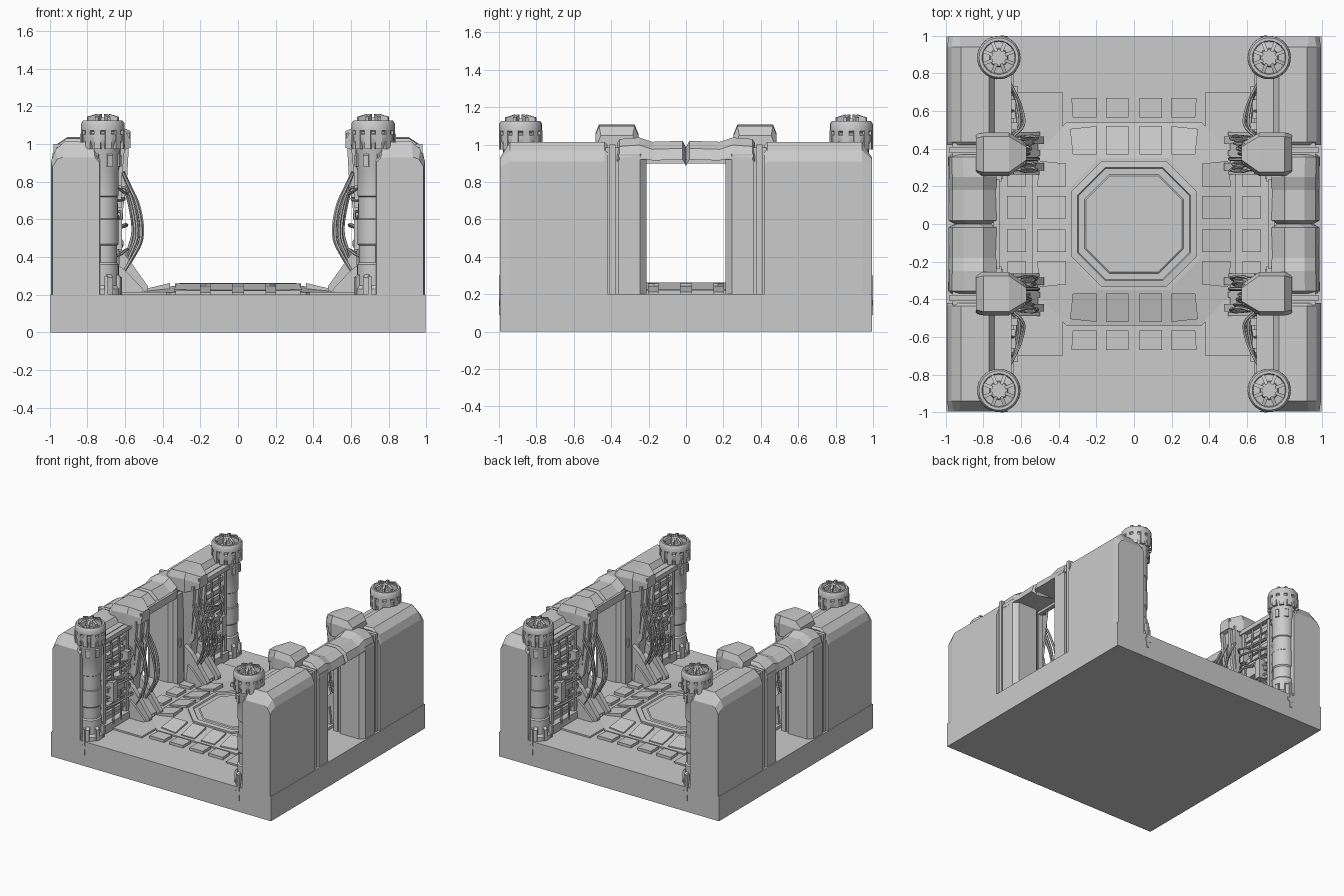
import bpy, bmesh, math, random
from mathutils import Matrix, Vector

if "Cube" in bpy.data.objects:
    bpy.data.objects.remove(bpy.data.objects["Cube"])

random.seed(4)


def finish(name, bm, mirror=True):
    bmesh.ops.recalc_face_normals(bm, faces=bm.faces)
    me = bpy.data.meshes.new(name)
    bm.to_mesh(me)
    bm.free()
    ob = bpy.data.objects.new(name, me)
    bpy.context.collection.objects.link(ob)
    if mirror:
        add_mirror(ob)
    return ob


def add_mirror(ob):
    m = ob.modifiers.new("Mirror", 'MIRROR')
    m.use_axis = (True, True, False)
    m.use_mirror_merge = False


def loft_into(bm, rings):
    vs = [[bm.verts.new(p) for p in r] for r in rings]
    n = len(rings[0])
    for a, b in zip(vs, vs[1:]):
        for i in range(n):
            j = (i + 1) % n
            bm.faces.new((a[i], a[j], b[j], b[i]))
    bm.faces.new(vs[0][::-1])
    bm.faces.new(vs[-1])


def loft(name, rings, mirror=True):
    bm = bmesh.new()
    loft_into(bm, rings)
    return finish(name, bm, mirror)


def rect(x0, x1, y0, y1, z):
    return [(x0, y0, z), (x1, y0, z), (x1, y1, z), (x0, y1, z)]


def boxes(name, items, mirror=True):
    bm = bmesh.new()
    for x0, x1, y0, y1, z0, z1 in items:
        loft_into(bm, [rect(x0, x1, y0, y1, z0), rect(x0, x1, y0, y1, z1)])
    return finish(name, bm, mirror)


def plates(name, profile, spans):
    """xz profile extruded over each y span"""
    bm = bmesh.new()
    for y0, y1 in spans:
        loft_into(bm, [[(x, y, z) for x, z in profile] for y in (y0, y1)])
    return finish(name, bm)


def octagon(a, b, z):
    return [(a, -b, z), (a, b, z), (b, a, z), (-b, a, z),
            (-a, b, z), (-a, -b, z), (-b, -a, z), (b, -a, z)]


def radial(name, centre, count, r0, r1, width, z0, z1, drop=0.0):
    """blocks set around a centre; drop lowers the outer top edge"""
    bm = bmesh.new()
    for i in range(count):
        m = Matrix.Translation(centre) @ Matrix.Rotation(2 * math.pi * (i + .5) / count, 4, 'Z')
        w = width / 2
        bot = rect(r0, r1, -w, w, z0)
        top = [(x, y, z1 - (drop if x == r1 else 0)) for x, y, _ in bot]
        loft_into(bm, [[m @ Vector(p) for p in r] for r in (bot, top)])
    return finish(name, bm)


smooth = []


def tubes(name, paths, radius):
    cu = bpy.data.curves.new(name, 'CURVE')
    cu.dimensions = '3D'
    cu.bevel_depth, cu.bevel_resolution, cu.resolution_u = radius, 1, 4
    cu.use_fill_caps = True
    for path in paths:
        s = cu.splines.new('NURBS')
        s.points.add(len(path) - 1)
        for pt, p in zip(s.points, path):
            pt.co = (*p, 1)
        s.use_endpoint_u, s.order_u = True, 3
    tmp = bpy.data.objects.new(name + "_path", cu)
    bpy.context.collection.objects.link(tmp)
    ev = tmp.evaluated_get(bpy.context.evaluated_depsgraph_get())
    me = bpy.data.meshes.new_from_object(ev)
    bpy.data.objects.remove(tmp)
    ob = bpy.data.objects.new(name, me)
    bpy.context.collection.objects.link(ob)
    add_mirror(ob)
    smooth.append(ob)


# base slab and raised floor
boxes("base", [(-.995, .995, -.995, .995, 0, .2)], False)
boxes("corner_floor_slab", [(.38, .7, .35, .7, .19, .213)])
loft("dais", [octagon(.54, .36, .19), octagon(.54, .36, .212), octagon(.35, .185, .245)], False)
loft("dais_plate", [octagon(a, a * .51, z) for a, z in
     ((.335, .23), (.335, .258), (.3, .262), (.295, .252), (.262, .252), (.255, .258))], False)

# floor tiles, following the slope of the dais
def floor_z(x, y):
    d = max(x, y)
    return .222 + .04 * min(1, max(0, (.53 - d) / .17))

bm = bmesh.new()
tiles = []
for x0, x1, cut in ((.03, .15, 0), (.2, .34, .015)):
    tiles.append([(x0, .37), (x1 - cut, .37), (x1, .52 - cut), (x0, .52)])
    tiles.append([(x0, .565), (x1 - cut, .565), (x1 - cut / 2, .67), (x0, .67)])
for y0, y1, cut in ((.03, .15, 0), (.2, .335, .015)):
    tiles.append([(.36, y0), (.515, y0), (.515 - cut, y1), (.36, y1 - cut)])
    tiles.append([(.575, y0), (.675, y0), (.675, y1), (.575, y1)])
for t in tiles:
    loft_into(bm, [[(x, y, .2) for x, y in t], [(x, y, floor_z(x, y)) for x, y in t]])
finish("floor_tiles", bm)

# side walls with chamfered crest and end
full = [(.73, .2), (.73, .95), (.77, 1.01), (.92, 1.015), (.97, .97), (.993, .91), (.993, .2)]
low = [(.735, .2), (.735, .9), (.76, .93), (.93, .93), (.96, .92), (.985, .88), (.985, .2)]
shoulder = [(x, z - (.015 if z > .2 else 0)) for x, z in full]
loft("side_wall", [[(x, y, z) for x, z in p] for y, p in
     ((.42, shoulder), (.435, full), (.94, full), (.995, low))])
boxes("wall_joint", [(.75, .965, .35, .43, .2, .985), (.745, .98, .378, .408, .2, 1.0)])

# doorway: splayed jamb, lintel and inner trim
jamb = [(.985, .36), (.985, .245), (.95, .21), (.78, .21), (.735, .245), (.735, .36)]
loft("door_jamb", [[(x, y, z) for x, y in jamb] for z in (.2, .95)])
rings = []
for y, xi, xo, top in ((0, .76, .955, .985), (.018, .73, .985, 1.02), (.18, .73, .985, 1.015),
                       (.25, .73, .985, 1.038), (.355, .73, .988, 1.03), (.368, .74, .975, 1.01)):
    rings.append([(xi, y, .92), (xi, y, top - .06), (xi + .07, y, top),
                  (xo - .08, y, top), (xo - .02, y, top - .04), (xo, y, top - .1), (xo, y, .92)])
loft("door_lintel", rings)
boxes("door_inner_trim", [(.705, .745, .225, .3, .2, .93), (.715, .75, 0, .24, .9, .96),
                          (.695, .71, .24, .265, .5, .56)])

# overhanging bracket head above each buttress
rings = []
for x, y0, y1, zb, zt in ((.84, .265, .475, .98, 1.05), (.8, .255, .485, .96, 1.1),
                          (.665, .255, .485, .95, 1.108), (.572, .32, .43, .98, 1.07)):
    rings.append([(x, y0, zb), (x, y0, zt - .05), (x, y0 + .02, zt),
                  (x, y1 - .02, zt), (x, y1, zt - .05), (x, y1, zb)])
loft("bracket_head", rings)
loft("buttress", [rect(.67, .75, .335, .41, .2), rect(.66, .75, .33, .415, .45),
                  rect(.62, .75, .3, .445, .78), rect(.6, .75, .285, .46, 1.0)])
plates("buttress_fin", [(.64, 1.05), (.576, 1.06), (.59, .8), (.625, .55), (.66, .5)],
       [(.32, .345), (.405, .43)])

# clawed foot of the buttress
plates("foot_claw", [(.69, .2), (.69, .5), (.625, .45), (.478, .245), (.48, .222), (.55, .2)],
       [(.285, .325), (.425, .465)])
plates("foot_core", [(.7, .2), (.7, .42), (.63, .38), (.51, .24), (.51, .2)], [(.32, .43)])
plates("foot_spike", [(.66, .2), (.64, .36), (.6, .33), (.5, .225), (.53, .2)],
       [(.262, .28), (.47, .488), (.36, .39)])

# hanging cables on the buttress
paths = []
for i in range(7):
    y, b = .29 + .028 * i, random.uniform(0, .06)
    j = random.uniform(-.015, .015)
    paths.append([(.61, y, .86 + j), (.575 + b / 2, y + j, .78), (.52 + b, y + j, .68),
                  (.495 + b, y, .52 + j), (.535 + b, y - j, .42), (.62, y, .3)])
tubes("hanging_cable", paths, .009)

# machinery panel on the inner wall
items = [(.69, .74, .45, .81, .2, .97), (.65, .74, .45, .82, .93, .965), (.64, .74, .45, .8, .2, .27)]
for k in range(9):
    z = .31 + k * .068
    y0, y1 = ((.47, .79), (.53, .75))[k % 2]
    items.append((.655 if k % 2 else .67, .7, y0, y1, z, z + .035))
items += [(.66, .7, y, y + .03, .2, .95) for y in (.475, .765)]
items += [(.63, .7, .56, .66, .5, .62), (.615, .7, .68, .73, .44, .6), (.62, .7, .5, .54, .66, .78)]
boxes("wall_machinery", items)
paths = []
for i in range(6):
    z = .4 + .075 * i
    b = random.uniform(.57, .62)
    paths.append([(.67, .45, z), (b, .5, z + random.uniform(-.05, .05)),
                  (b + .01, .6, z + random.uniform(-.06, .06)), (.64, .72, z), (.69, .8, z)])
paths += [[(.64, y, .25), (.635, y, .4), (.645, y, .7), (.66, y, .93)] for y in (.6, .7)]
tubes("wall_pipe", paths, .008)

# corner columns
cx, cy = .718, .884
prof = [(.1, .2), (.1, .23), (.085, .25), (.085, .36), (.076, .37), (.076, .46), (.084, .47),
        (.084, .6), (.078, .605), (.078, .72), (.084, .725), (.084, .86), (.094, .89), (.094, .97),
        (.104, 1.0), (.115, 1.02), (.115, 1.05), (.104, 1.056), (.104, 1.066), (.115, 1.072),
        (.115, 1.11), (.105, 1.125), (.09, 1.125), (.085, 1.11), (.05, 1.115), (.045, 1.14), (.02, 1.14)]
col = loft("column", [[(cx + r * math.cos(a), cy + r * math.sin(a), z)
           for a in [2 * math.pi * i / 24 for i in range(24)]] for r, z in prof])
smooth.append(col)
c = Vector((cx, cy, 0))
radial("column_head_teeth", c, 12, .09, .115, .034, .975, 1.075)
radial("column_collar_lugs", c, 8, .08, .102, .03, .88, .96, .02)
radial("column_crown_ribs", c, 8, .035, .088, .018, 1.1, 1.16, .015)
radial("column_base_feet", c, 8, .07, .105, .028, .2, .32, .03)
boxes("column_base_clip", [(.69, .71, .97, 1.0, .09, .3), (.67, .72, .98, .998, .14, .17)])

# smooth the round parts
bpy.ops.object.select_all(action='DESELECT')
for ob in smooth:
    ob.select_set(True)
bpy.context.view_layer.objects.active = col
bpy.ops.object.shade_smooth_by_angle(angle=math.radians(35))
